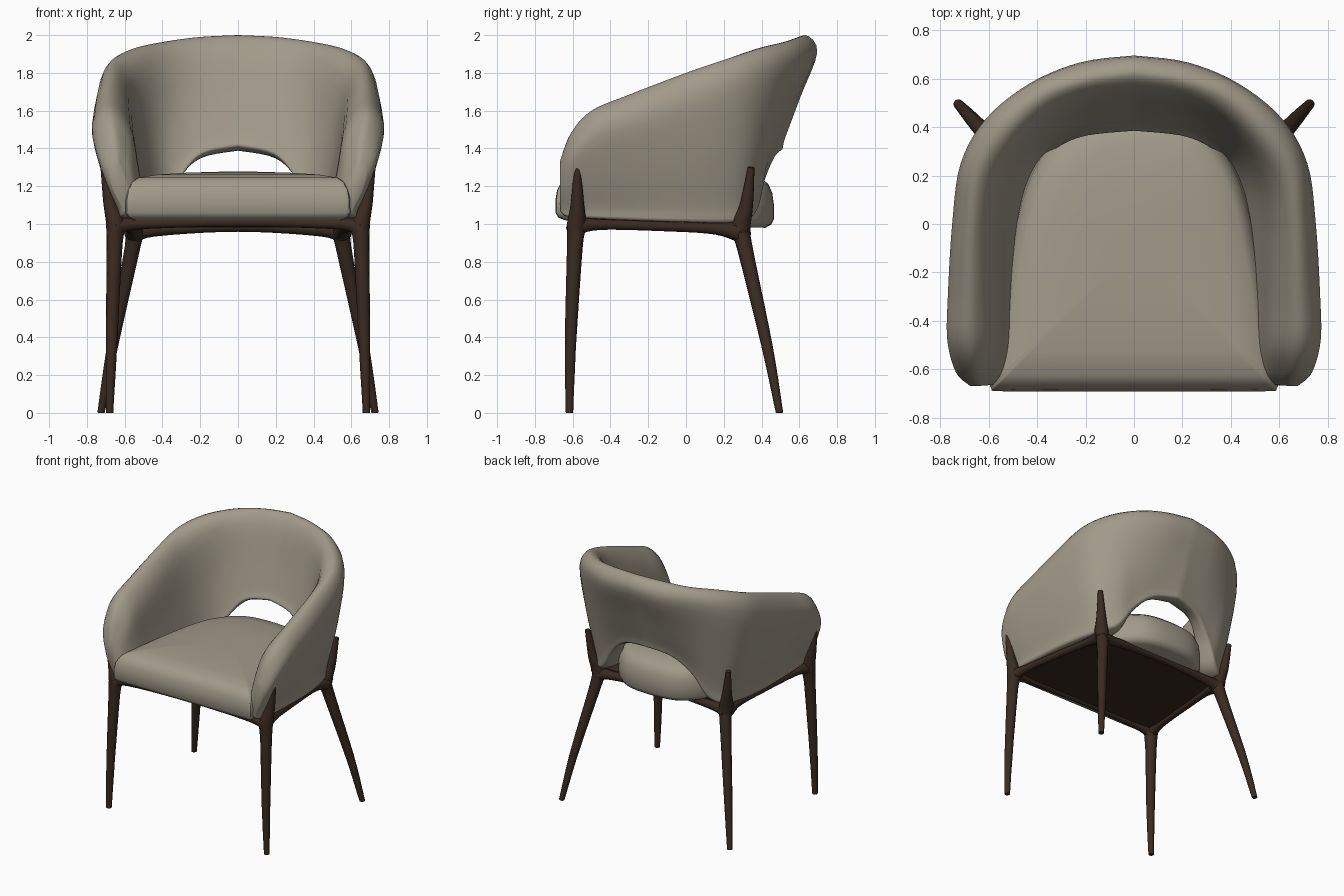
import bpy, bmesh, math
from mathutils import Vector

if "Cube" in bpy.data.objects:
    bpy.data.objects.remove(bpy.data.objects["Cube"])


def material(name, rgb):
    m = bpy.data.materials.new(name)
    m.diffuse_color = (*rgb, 1)
    m.use_nodes = True
    m.node_tree.nodes["Principled BSDF"].inputs["Base Color"].default_value = m.diffuse_color
    return m


FABRIC = material("warm_grey_fabric", (0.36, 0.325, 0.255))
WOOD = material("dark_brown_wood", (0.042, 0.024, 0.015))


def curve(pts, n, closed=False):
    """Smooth curve through the points, n steps per span."""
    pts = [Vector(p) for p in pts]
    c = len(pts)
    get = (lambda i: pts[i % c]) if closed else (lambda i: pts[max(0, min(c - 1, i))])
    out = []
    for i in range(c if closed else c - 1):
        a, b, d, e = get(i - 1), get(i), get(i + 1), get(i + 2)
        for k in range(n):
            t = k / n
            out.append(0.5 * (2 * b + (d - a) * t + (2 * a - 5 * b + 4 * d - e) * t * t
                              + (3 * b - a - 3 * d + e) * t ** 3))
    return out if closed else out + [pts[-1]]


def loft(name, rings, mat, mirror=False, angle=50):
    """Skin a list of closed rings and cap both ends."""
    bm = bmesh.new()
    rows = [[bm.verts.new(p) for p in r] for r in rings]
    n = len(rows[0])
    for r, s in zip(rows, rows[1:]):
        for j in range(n):
            bm.faces.new((r[j], r[(j + 1) % n], s[(j + 1) % n], s[j]))
    bm.faces.new(rows[0][::-1])
    bm.faces.new(rows[-1])
    bmesh.ops.recalc_face_normals(bm, faces=bm.faces)
    me = bpy.data.meshes.new(name)
    bm.to_mesh(me)
    bm.free()
    me.materials.append(mat)
    ob = bpy.data.objects.new(name, me)
    bpy.context.collection.objects.link(ob)
    if mirror:
        ob.modifiers.new("Mirror", 'MIRROR').use_mirror_merge = False
    bpy.ops.object.select_all(action='DESELECT')
    ob.select_set(True)
    bpy.context.view_layer.objects.active = ob
    bpy.ops.object.shade_smooth_by_angle(angle=math.radians(angle))
    return ob


def tube(name, path, mirror=False, sides=12):
    """Tapered round bar; path points are (x, y, z, radius)."""
    pts = curve(path, 5)
    rings = []
    for i, p in enumerate(pts):
        d = (pts[min(i + 1, len(pts) - 1)] - pts[max(i - 1, 0)]).to_3d()
        q = d.to_track_quat('Z', 'Y')
        ring = []
        for k in range(sides):
            a = 2 * math.pi * k / sides
            v = p.to_3d() + q @ Vector((math.cos(a), math.sin(a), 0)) * p.w
            v.z = max(v.z, 0)
            ring.append(v)
        rings.append(ring)
    return loft(name, rings, WOOD, mirror)


# Wraparound shell: guide lines from back centre to arm front
outer_bottom = [(0, .50, 1.39), (.2, .46, 1.35), (.34, .41, 1.23), (.45, .365, 1.06), (.555, .27, 1.01),
                (.615, 0, 1.01), (.63, -.3, 1.02), (.63, -.5, 1.03), (.61, -.63, 1.04), (.60, -.665, 1.07)]
outer_wide = [(0, .695, 1.91), (.22, .667, 1.89), (.43, .58, 1.87), (.61, .435, 1.82), (.715, .25, 1.75),
              (.75, 0, 1.66), (.768, -.3, 1.56), (.77, -.48, 1.5), (.735, -.61, 1.38), (.675, -.668, 1.28)]
rim = [(0, .63, 2.0), (.2, .60, 1.99), (.39, .53, 1.965), (.55, .39, 1.93), (.65, .22, 1.875),
       (.675, 0, 1.80), (.68, -.3, 1.685), (.68, -.5, 1.6), (.66, -.61, 1.48), (.64, -.668, 1.33)]
inner_top = [(0, .55, 1.92), (.2, .52, 1.9), (.36, .45, 1.88), (.48, .33, 1.84), (.555, .18, 1.77),
             (.58, 0, 1.69), (.575, -.3, 1.57), (.57, -.5, 1.49), (.58, -.61, 1.36), (.605, -.665, 1.26)]
inner_bottom = [(0, .39, 1.41), (.19, .37, 1.37), (.30, .33, 1.25), (.38, .27, 1.08), (.435, .16, 1.04),
                (.46, 0, 1.04), (.475, -.3, 1.04), (.48, -.5, 1.05), (.51, -.63, 1.06), (.56, -.665, 1.08)]
guides = [curve(g, 5) for g in (outer_bottom, outer_wide, rim, inner_top, inner_bottom)]
half = []
for ob, ow, top, it, ib in zip(*guides):
    # The sides belly out a little; the back stays straight
    out = Vector((ow.x - it.x, ow.y - it.y, 0)).normalized() * .02 * min(1, ob.x / .5) ** 2
    section = [ob, ob.lerp(ow, .12) + out * .3, ob.lerp(ow, .55) + out, ow, top, it,
               ib.lerp(it, .5), ib.lerp(it, .12), ib]
    half.append(curve(section, 4, closed=True))
other = [[Vector((-p.x, p.y, p.z)) for p in r] for r in half[:0:-1]]
loft("shell_back_and_arms", other + half, FABRIC, angle=70)

# Domed seat cushion, showing through the back opening
right = [(0, .465), (.2, .44), (.34, .34), (.45, .15), (.53, -.2), (.585, -.6), (.59, -.675), (.54, -.69), (.2, -.69)]
outline = curve(right + [(-x, y) for x, y in right[:0:-1]], 5, closed=True)
layers = [(1.02, .92), (1.035, .975), (1.06, 1), (1.13, 1), (1.18, .985), (1.22, .95),
          (1.245, .89), (1.262, .72), (1.272, .45), (1.277, .15)]
rings = []
for z, s in layers:
    rings.append([Vector((p.x * s, (p.y + .1) * s - .1, z - .04 * (p.y + .69) / 1.15 * (1.28 - z) / .26))
                  for p in outline])
loft("seat_cushion", rings, FABRIC, angle=60)

# Legs with posts that rise along the outside of the shell
tube("front_legs", [(.68, -.617, 0, .02), (.67, -.612, .35, .03), (.655, -.59, .85, .041),
                    (.65, -.58, 1.0, .05), (.68, -.575, 1.12, .034), (.71, -.575, 1.3, .018)], True)
tube("rear_legs", [(.725, .495, 0, .02), (.665, .43, .35, .03), (.558, .31, .88, .042),
                   (.55, .29, .98, .053), (.578, .32, 1.1, .036), (.608, .345, 1.3, .018)], True)

# Rails that swell where they meet the legs
tube("side_rails", [(.645, -.58, .99, .05), (.63, -.45, .997, .028), (.59, -.1, .987, .026),
                    (.56, .15, .975, .030), (.55, .28, .96, .055)], True)
tube("front_rail", [(-.64, -.58, .98, .055), (-.54, -.58, 1.0, .030), (0, -.58, 1.01, .025),
                    (.54, -.58, 1.0, .030), (.64, -.58, .98, .055)])
tube("rear_rail", [(-.55, .29, .95, .055), (-.44, .29, .968, .034), (0, .29, .985, .026),
                   (.44, .29, .968, .034), (.55, .29, .95, .055)])

# Board under the seat
board = [(-.63, -.58, 1.0), (.63, -.58, 1.0), (.54, .29, .98), (-.54, .29, .98)]
loft("seat_board", [board, [(x, y, z + .03) for x, y, z in board]], WOOD, angle=30)
